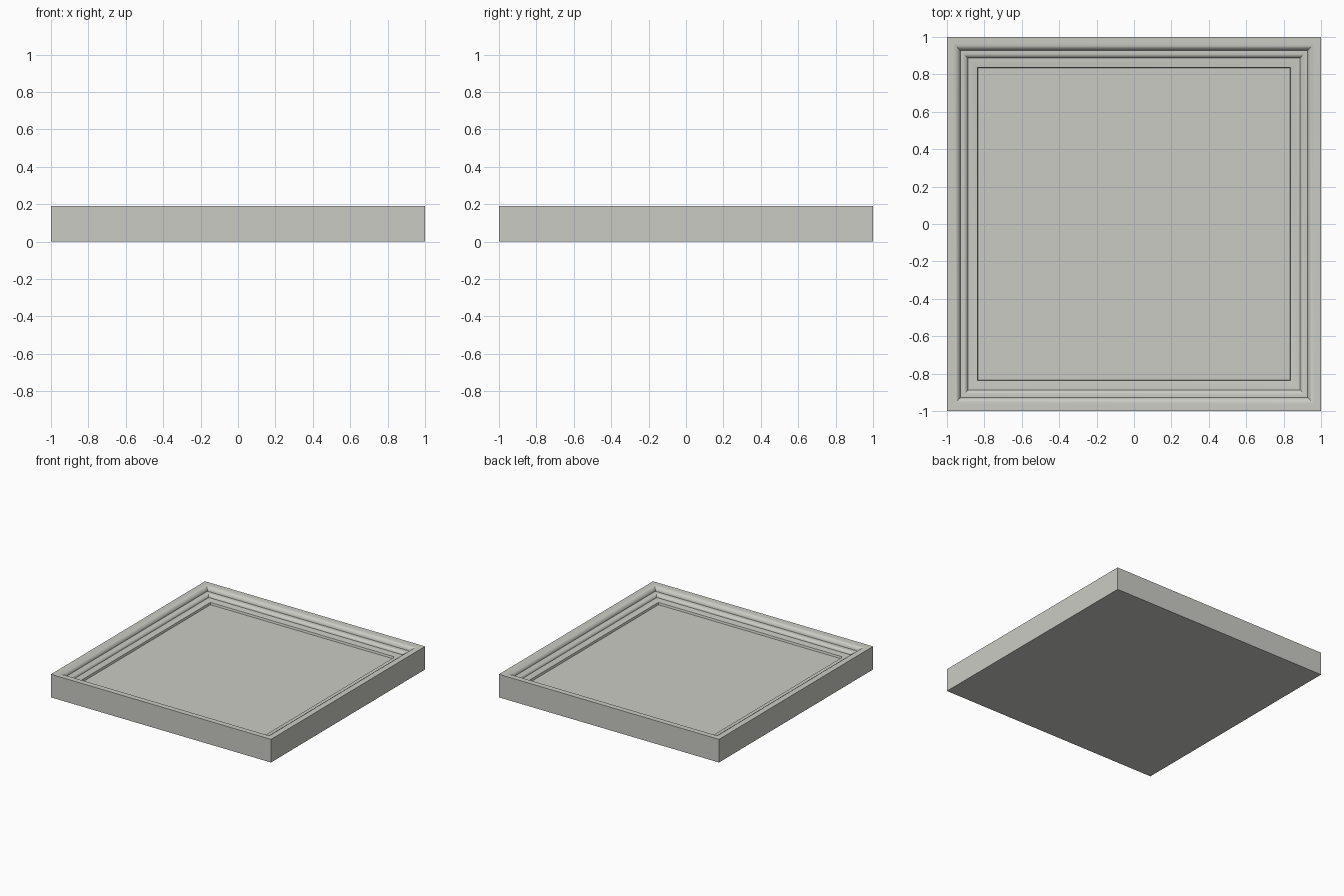
import bpy, bmesh, math

if "Cube" in bpy.data.objects:
    bpy.data.objects.remove(bpy.data.objects["Cube"])

def material(name, c):
    m = bpy.data.materials.new(name)
    m.diffuse_color = (*c, 1)
    m.use_nodes = True
    m.node_tree.nodes["Principled BSDF"].inputs["Base Color"].default_value = m.diffuse_color
    return m

stone = material("warm_grey", (0.60, 0.60, 0.56))

# Moulding profile as (half width, height), from the base to the recess
def ovolo(x0, z0, x1, z1, n=8):
    # convex quarter round: flat at the start, steep at the end
    return [(x0 + (x1 - x0) * math.sin(math.pi / 2 * i / n),
             z1 + (z0 - z1) * math.cos(math.pi / 2 * i / n)) for i in range(n + 1)]

profile = [(1.0, 0.0), (1.0, 0.19)]
profile += ovolo(0.965, 0.19, 0.928, 0.155)
profile += ovolo(0.918, 0.155, 0.887, 0.13)
profile += [(0.88, 0.13), (0.838, 0.122), (0.834, 0.105)]

# Square tray: mitred rings of the profile, closed by base and panel
bm = bmesh.new()
rings = [[bm.verts.new((sx * r, sy * r, z)) for sx, sy in ((-1, -1), (1, -1), (1, 1), (-1, 1))]
         for r, z in profile]
for a, b in zip(rings, rings[1:]):
    for i in range(4):
        j = (i + 1) % 4
        bm.faces.new((a[i], a[j], b[j], b[i]))
bm.faces.new(rings[-1])
bm.faces.new(rings[0][::-1])
bmesh.ops.recalc_face_normals(bm, faces=bm.faces[:])
me = bpy.data.meshes.new("panelled_tile")
bm.to_mesh(me)
bm.free()
tile = bpy.data.objects.new("panelled_tile", me)
bpy.context.collection.objects.link(tile)
me.materials.append(stone)
bpy.context.view_layer.objects.active = tile
tile.select_set(True)
bpy.ops.object.shade_smooth_by_angle(angle=math.radians(30))
